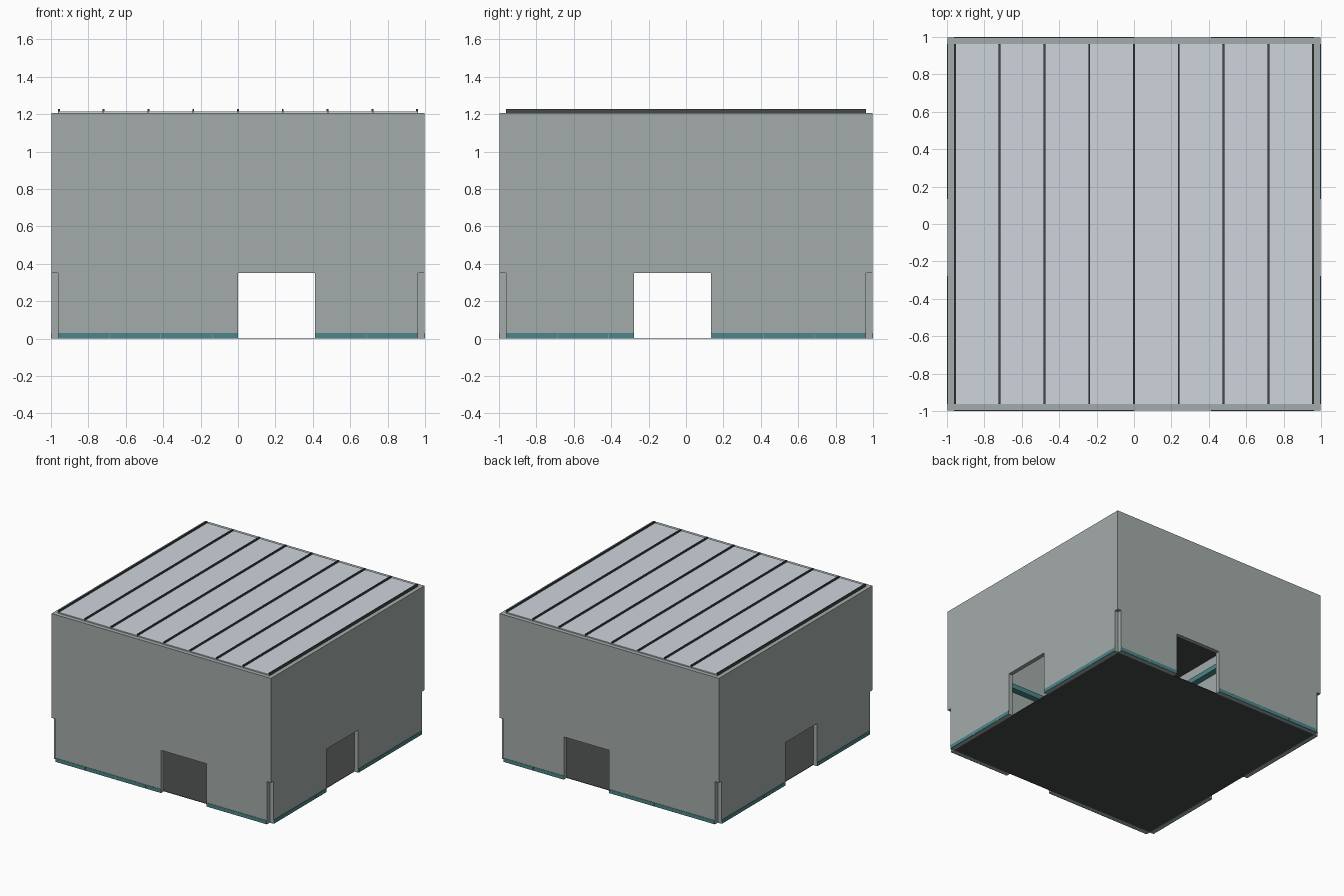
import bpy, bmesh
from mathutils import Matrix, Vector

if "Cube" in bpy.data.objects:
    bpy.data.objects.remove(bpy.data.objects["Cube"])

IN, OUT = 0.963, 0.997          # inner and outer wall faces
DOOR_H, WALL_H = 0.35, 1.207
DOOR_X, DOOR_Y = (0.0, 0.412), (-0.277, 0.135)


def material(name, rgb):
    m = bpy.data.materials.new(name)
    m.diffuse_color = (*rgb, 1)
    m.use_nodes = True
    m.node_tree.nodes["Principled BSDF"].inputs["Base Color"].default_value = m.diffuse_color
    return m


WALL = material("wall_grey", (0.37, 0.41, 0.40))
TEAL = material("teal_trim", (0.07, 0.24, 0.25))
ROOF = material("roof_sheet", (0.62, 0.66, 0.73))
DARK = material("dark_steel", (0.06, 0.065, 0.065))


def finish(name, bm, mat):
    bmesh.ops.recalc_face_normals(bm, faces=bm.faces[:])
    me = bpy.data.meshes.new(name)
    bm.to_mesh(me)
    bm.free()
    ob = bpy.data.objects.new(name, me)
    me.materials.append(mat)
    bpy.context.collection.objects.link(ob)
    return ob


def boxes(name, spans, mat):
    """One object from a list of (x0, x1, y0, y1, z0, z1) boxes."""
    bm = bmesh.new()
    for x0, x1, y0, y1, z0, z1 in spans:
        c = Vector((x0 + x1, y0 + y1, z0 + z1)) / 2
        size = Matrix.Diagonal((x1 - x0, y1 - y0, z1 - z0, 1))
        bmesh.ops.create_cube(bm, size=1, matrix=Matrix.Translation(c) @ size)
    return finish(name, bm, mat)


def along(axis, a0, a1, side, d0, d1, z0, z1):
    """Box spans running along an axis, between depths d0..d1 on one side."""
    lo, hi = sorted((side * d0, side * d1))
    return (a0, a1, lo, hi, z0, z1) if axis == "x" else (lo, hi, a0, a1, z0, z1)


def wall(name, axis, side, top, door):
    """Wall plate: outline with door notch, and stepped ends where top > IN."""
    a, b = door
    pts = [(-IN, 0), (a, 0), (a, DOOR_H), (b, DOOR_H), (b, 0), (IN, 0)]
    if top > IN:
        pts += [(IN, DOOR_H), (top, DOOR_H), (top, WALL_H),
                (-top, WALL_H), (-top, DOOR_H), (-IN, DOOR_H)]
    else:
        pts += [(IN, WALL_H), (-IN, WALL_H)]
    bm = bmesh.new()
    d = side * IN
    vs = [bm.verts.new((u, d, z) if axis == "x" else (d, u, z)) for u, z in pts]
    f = bm.faces.new(vs)
    t = side * (OUT - IN)
    ext = bmesh.ops.extrude_face_region(bm, geom=[f], use_keep_orig=True)
    move = [g for g in ext["geom"] if isinstance(g, bmesh.types.BMVert)]
    bmesh.ops.translate(bm, verts=move, vec=(0, t, 0) if axis == "x" else (t, 0, 0))
    finish(name, bm, WALL)


# Walls, segmented skirting and inner beams on all four sides
SIDES = [("front", "x", -1, OUT, DOOR_X), ("back", "x", 1, OUT, DOOR_X),
         ("left", "y", -1, IN, DOOR_Y), ("right", "y", 1, IN, DOOR_Y)]
for label, axis, side, top, door in SIDES:
    wall(label + "_wall", axis, side, top, door)
    outer, cap = [], []
    step = 2 * IN / 7
    for i in range(7):
        s0, s1 = -IN + i * step, -IN + (i + 1) * step
        # keep the parts of each segment left and right of the doorway
        for p0, p1 in ((s0, min(s1, door[0])), (max(s0, door[1]), s1)):
            if p1 - p0 > 0.02:
                outer.append(along(axis, p0 + .002, p1 - .002, side, OUT - .005, 1.0, 0, .024))
    for p0, p1 in ((-IN, door[0]), (door[1], IN)):
        cap.append(along(axis, p0, p1, side, OUT - .005, 1.0, .024, .03))
        cap.append(along(axis, p0, p1, side, IN - .004, IN + .004, 0, .03))
    boxes(label + "_skirting", outer, TEAL)
    boxes(label + "_skirting_cap", cap, TEAL)
    z = 0.72 if axis == "x" else 1.04
    boxes(label + "_inner_beam", [along(axis, -IN, IN, side, IN - .05, IN + .004, z, z + .04)], TEAL)

# Floor slab
boxes("floor", [(-IN, IN, -IN, IN, 0, 0.004)], DARK)

# Roof deck, sheets and standing seams
boxes("roof_deck", [(-IN, IN, -IN, IN, 1.195, 1.206)], DARK)
pitch = 2 * 0.962 / 8
boxes("roof_sheets", [(-.962 + i * pitch + .003, -.962 + (i + 1) * pitch - .003, -.962, .962, 1.206, 1.215)
                      for i in range(8)], ROOF)
boxes("roof_seams", [(x - .005, x + .005, -.962, .962, 1.206, 1.228)
                     for x in (-.958 + i * 2 * .958 / 8 for i in range(9))], DARK)
